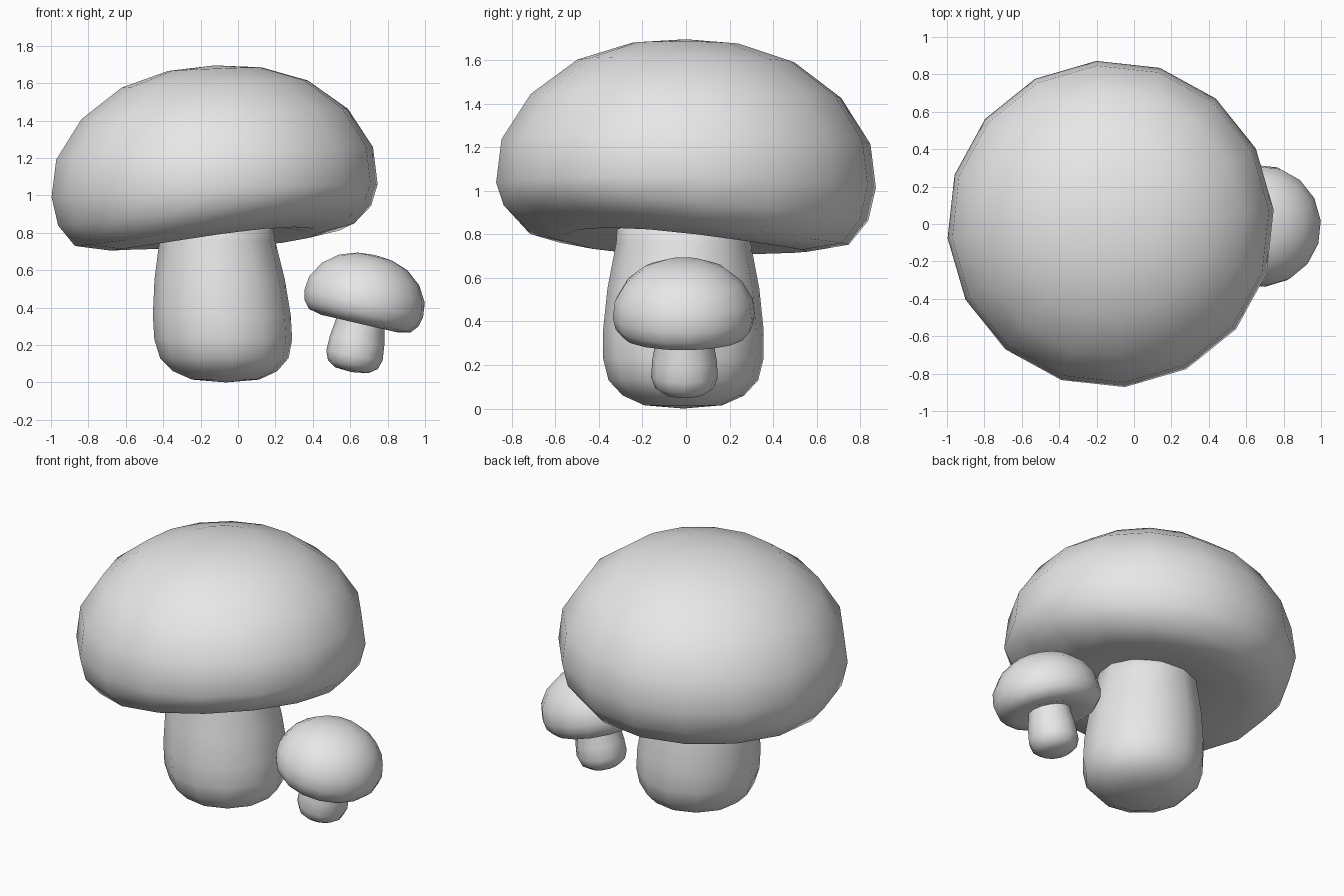
import bpy, bmesh, math
from mathutils import Matrix, Vector

old = bpy.data.objects.get("Cube")
if old:
    bpy.data.objects.remove(old, do_unlink=True)

grey = bpy.data.materials.new("plain grey")
grey.use_nodes = True
grey.diffuse_color = (0.8, 0.8, 0.8, 1)
grey.node_tree.nodes["Principled BSDF"].inputs["Base Color"].default_value = grey.diffuse_color


def lathe(name, profile, sides, phase=0.0, warp=None, matrix=None):
    """Spin a closed (radius, height) profile, given bottom to top, about z."""
    bm = bmesh.new()
    rings = []
    for r, z in profile:
        if r == 0:
            rings.append([bm.verts.new((0, 0, z))] * sides)
            continue
        angles = [phase + math.tau * i / sides for i in range(sides)]
        rings.append([bm.verts.new((r * math.cos(a), r * math.sin(a), z)) for a in angles])
    for low, high in zip(rings, rings[1:]):
        for i in range(sides):
            j = (i + 1) % sides
            corners = dict.fromkeys((low[i], low[j], high[j], high[i]))
            bm.faces.new(list(corners))
    if warp:
        for v in bm.verts:
            v.co = warp(v.co.copy())
    if matrix:
        bm.transform(matrix)
    bmesh.ops.recalc_face_normals(bm, faces=bm.faces)
    mesh = bpy.data.meshes.new(name)
    bm.to_mesh(mesh)
    bm.free()
    mesh.materials.append(grey)
    mesh.shade_smooth()
    obj = bpy.data.objects.new(name, mesh)
    bpy.context.collection.objects.link(obj)
    return obj


# Cap profile, with its widest ring at height zero
CAP = [(0, -0.2), (0.3, -0.22), (0.56, -0.27), (0.75, -0.23), (0.84, -0.13), (0.875, 0),
       (0.85, 0.2), (0.715, 0.41), (0.5, 0.57), (0.25, 0.65), (0, 0.67)]
STEM = [(0, 0), (0.18, 0.015), (0.28, 0.06), (0.345, 0.13), (0.37, 0.23), (0.37, 0.36),
        (0.35, 0.55), (0.31, 0.76), (0.3, 0.9), (0, 0.9)]
SMALL_STEM = [(0, 0), (0.09, 0.01), (0.135, 0.04), (0.153, 0.09), (0.148, 0.17),
              (0.132, 0.26), (0.13, 0.36), (0, 0.36)]


def sag(co):
    """Lean the cap to its right, more strongly on the underside."""
    low = min(max(-co.z / 0.25, 0), 1)
    co.z += co.x * (0.04 + 0.05 * low) - co.y * (0.01 + 0.05 * low)
    co.z -= 0.1 * co.x * co.y * low
    return co


def lean(co):
    """Lean the stem toward its right as it rises."""
    co.x -= 0.06 * co.z
    return co


# Large mushroom
lathe("large_cap", CAP, 16, math.radians(5), sag, Matrix.Translation((-0.125, 0, 1.025)))
lathe("large_stem", STEM, 12, math.radians(5), lean, Matrix.Translation((-0.065, -0.012, 0)))

# Small mushroom, tipped toward the outside
tip = Matrix.Rotation(math.radians(13), 4, "Y")
size = Matrix.Diagonal(Vector((0.374, 0.374, 0.4, 1)))
lathe("small_cap", CAP, 16, math.radians(5), None,
      Matrix.Translation((0.672, -0.01, 0.42)) @ tip @ size)
lathe("small_stem", SMALL_STEM, 12, 0, None,
      Matrix.Translation((0.607, -0.007, 0.055)) @ Matrix.Rotation(math.radians(10), 4, "Y"))
